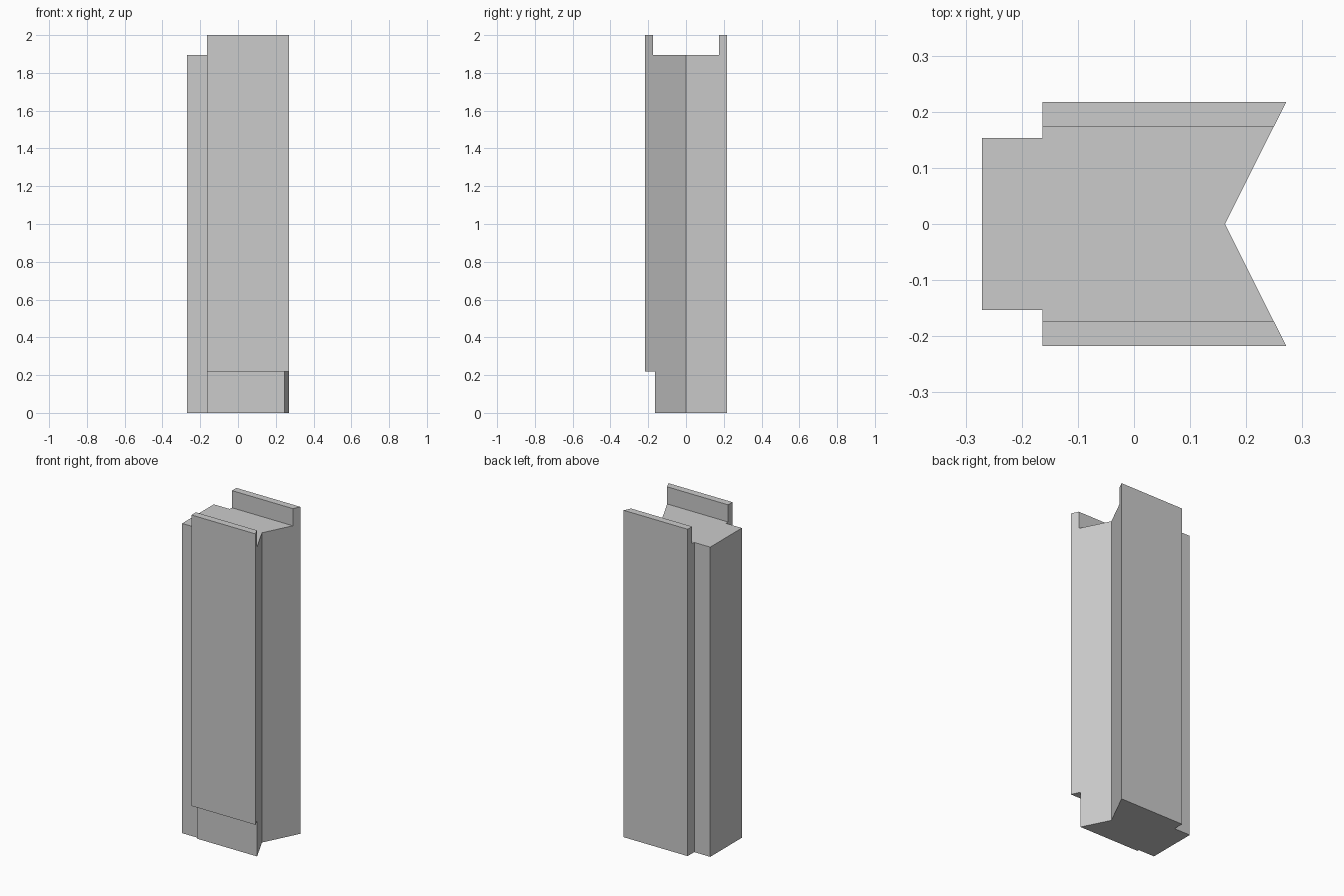
import bpy
import bmesh

cube = bpy.data.objects.get("Cube")
if cube:
    bpy.data.objects.remove(cube, do_unlink=True)

grey = bpy.data.materials.new("plain grey")
grey.use_nodes = True
colour = (0.6, 0.6, 0.6, 1)
grey.diffuse_color = colour
grey.node_tree.nodes["Principled BSDF"].inputs["Base Color"].default_value = colour


def prism(name, outline, low, high):
    """Extrude an outline in the ground plane from one height to another."""
    bm = bmesh.new()
    base = bm.faces.new([bm.verts.new((x, y, low)) for x, y in outline])
    top = bmesh.ops.extrude_face_region(bm, geom=[base])["geom"]
    verts = [v for v in top if isinstance(v, bmesh.types.BMVert)]
    bmesh.ops.translate(bm, verts=verts, vec=(0, 0, high - low))
    bmesh.ops.recalc_face_normals(bm, faces=bm.faces)
    mesh = bpy.data.meshes.new(name)
    bm.to_mesh(mesh)
    bm.free()
    mesh.materials.append(grey)
    obj = bpy.data.objects.new(name, mesh)
    bpy.context.collection.objects.link(obj)
    return obj


def cut_box(target, name, y_range, z_range):
    """Cut a channel across the whole width of the target."""
    y0, y1 = y_range
    cutter = prism(name, [(-1, y0), (1, y0), (1, y1), (-1, y1)], *z_range)
    cutter.hide_render = True
    mod = target.modifiers.new(name, "BOOLEAN")
    mod.operation = "DIFFERENCE"
    mod.solver = "EXACT"
    mod.object = cutter
    bpy.context.view_layer.objects.active = target
    bpy.ops.object.modifier_apply(modifier=mod.name)
    bpy.data.objects.remove(cutter, do_unlink=True)


# Block outline: tongue on one side, V groove on the other
half = [(-0.271, -0.153), (-0.163, -0.153), (-0.163, -0.217), (0.271, -0.217)]
outline = half + [(0.162, 0)] + [(x, -y) for x, y in reversed(half)]
block = prism("grooved_block", outline, 0, 2)

# Channel between the two top lips, then the rebate at the front foot
cut_box(block, "top_channel", (-0.174, 0.174), (1.895, 2.5))
cut_box(block, "foot_rebate", (-0.5, -0.165), (-0.5, 0.22))
